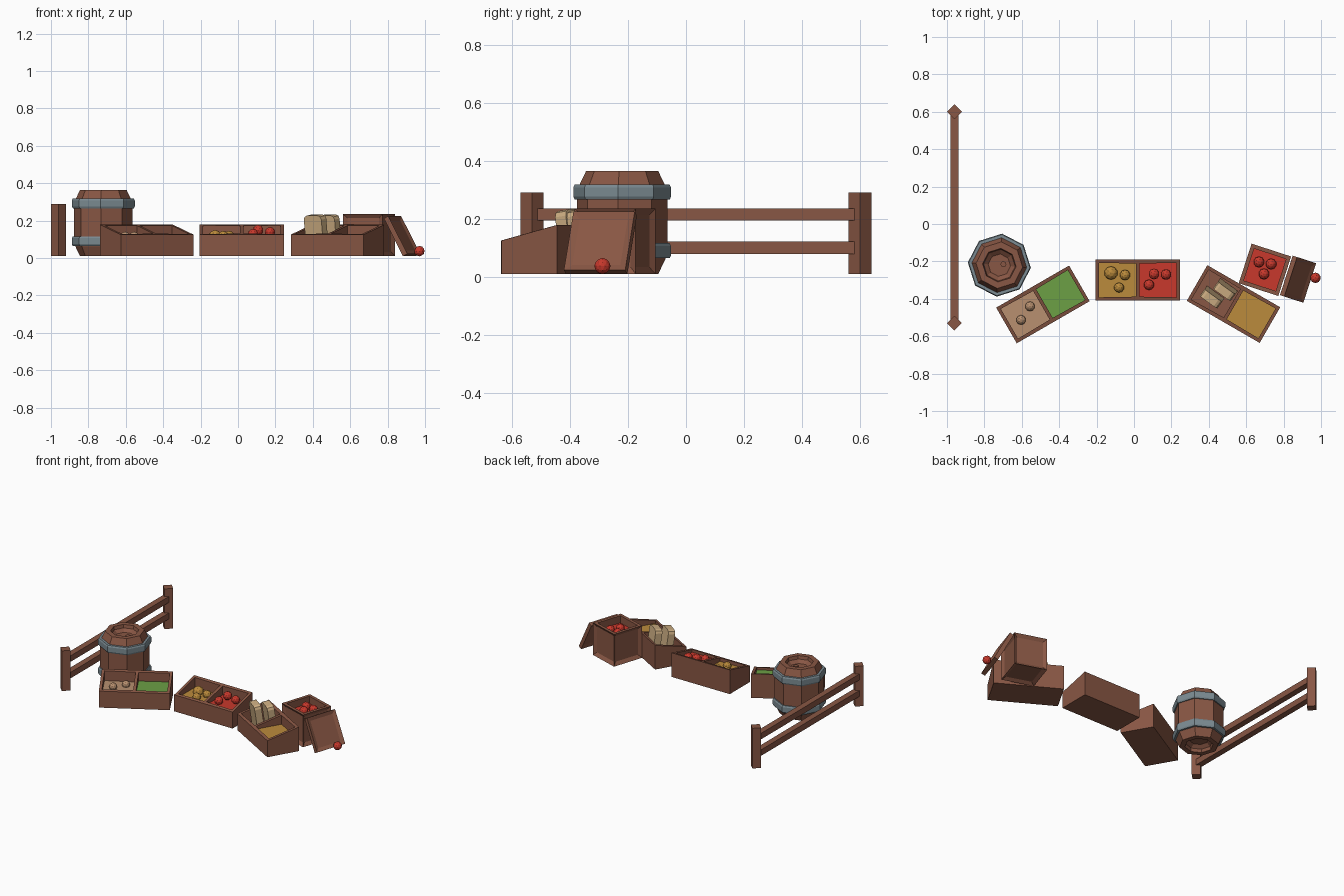
import bpy, bmesh
from math import sin, cos, pi, radians
from mathutils import Matrix, Vector

if "Cube" in bpy.data.objects:
    bpy.data.objects.remove(bpy.data.objects["Cube"])


def material(name, rgb):
    m = bpy.data.materials.new(name)
    m.diffuse_color = (*rgb, 1)
    m.use_nodes = True
    m.node_tree.nodes["Principled BSDF"].inputs["Base Color"].default_value = m.diffuse_color
    return m


WOOD = material("brown wood", (0.25, 0.095, 0.058))
STEEL = material("grey steel", (0.20, 0.26, 0.29))
RED = material("apple red", (0.58, 0.04, 0.025))
GOLD = material("golden yellow", (0.50, 0.26, 0.045))
GREEN = material("leaf green", (0.15, 0.35, 0.06))
BEIGE = material("pale beige", (0.48, 0.28, 0.16))
BREAD = material("bread tan", (0.62, 0.43, 0.23))


def finish(name, bm, mats, loc=(0, 0, 0), rot=(0, 0, 0)):
    bmesh.ops.recalc_face_normals(bm, faces=bm.faces)
    me = bpy.data.meshes.new(name)
    bm.to_mesh(me)
    bm.free()
    for m in mats:
        me.materials.append(m)
    ob = bpy.data.objects.new(name, me)
    ob.location = loc
    ob.rotation_euler = [radians(a) for a in rot]
    bpy.context.collection.objects.link(ob)
    return ob


def cube(size):
    bm = bmesh.new()
    bmesh.ops.create_cube(bm, size=1, matrix=Matrix.Diagonal((*size, 1)))
    return bm


def box(name, size, loc, mat, rot=(0, 0, 0)):
    return finish(name, cube(size), [mat], loc, rot)


def ball(name, loc, r, mat):
    bm = bmesh.new()
    bmesh.ops.create_icosphere(bm, subdivisions=2, radius=r)
    return finish(name, bm, [mat], loc)


def lathe(name, profile, sides, loc, mat, turn=0.0, closed=False):
    """Revolve (radius, z) points; open profiles are capped at both ends."""
    bm = bmesh.new()
    rings = [[bm.verts.new((r * cos(turn + 2 * pi * i / sides),
                            r * sin(turn + 2 * pi * i / sides), z))
              for i in range(sides)] for r, z in profile]
    pairs = list(zip(rings, rings[1:]))
    if closed:
        pairs.append((rings[-1], rings[0]))
    else:
        bm.faces.new(rings[0])
        bm.faces.new(rings[-1])
    for a, b in pairs:
        for i in range(sides):
            j = (i + 1) % sides
            bm.faces.new((a[i], a[j], b[j], b[i]))
    return finish(name, bm, [mat], loc)


# Fence: two diamond-set posts and two rails
for label, y in (("front", -0.53), ("back", 0.60)):
    box(f"fence_post_{label}", (0.056, 0.056, 0.28), (-0.96, y, 0.15), WOOD, (0, 0, 45))
for label, z in (("lower", 0.10), ("upper", 0.215)):
    box(f"fence_rail_{label}", (0.042, 1.105, 0.042), (-0.96, 0.035, z), WOOD)

# Barrel: octagonal body with recessed ends, two hoops and a bung
BX, BY, TURN = -0.72, -0.22, radians(-5)
half = [(0.06, 0.135), (0.085, 0.155), (0.09, 0.177), (0.125, 0.177),
        (0.15, 0.125), (0.157, 0.08)]
body = half + [(r, -z) for r, z in reversed(half)]
lathe("barrel_body", body, 8, (BX, BY, 0.187), WOOD, TURN)
for label, z in (("lower", 0.09), ("upper", 0.292)):
    lathe(f"barrel_hoop_{label}",
          [(0.145, -0.026), (0.164, -0.026), (0.169, -0.016),
           (0.169, 0.016), (0.164, 0.026), (0.145, 0.026)],
          8, (BX, BY, z), STEEL, TURN, closed=True)
lathe("barrel_bung", [(0.016, 0), (0.016, 0.012)], 8, (BX + 0.022, BY + 0.005, 0.32), WOOD)


def trough(name, loc, turn, fills):
    """Slope-topped display box with two pockets; fills = ((material, z), ...)."""
    w, d = 0.225, 0.11
    bm = bmesh.new()
    rows = [[bm.verts.new((x, y, z)) for x in (-w, 0, w)]
            for y, z in ((-d, 0.01), (-d, 0.125), (d, 0.178), (d, 0.01))]
    for k in range(4):
        a, b = rows[k], rows[(k + 1) % 4]
        for i in range(2):
            bm.faces.new((a[i], a[i + 1], b[i + 1], b[i]))
    for i in (0, 2):
        bm.faces.new([r[i] for r in rows])
    bmesh.ops.recalc_face_normals(bm, faces=bm.faces)
    top = [f for f in bm.faces if f.normal.z > 0.5]
    bmesh.ops.inset_region(bm, faces=top, thickness=0.013)
    bmesh.ops.inset_individual(bm, faces=top, thickness=0.013)
    for f in bmesh.ops.extrude_discrete_faces(bm, faces=top)["faces"]:
        side = int(f.calc_center_median().x > 0)
        f.material_index = side + 1
        for v in f.verts:
            v.co.z = fills[side][1]
    return finish(name, bm, [WOOD, fills[0][0], fills[1][0]], loc, (0, 0, turn))


# Three display troughs set in an arc
trough("trough_left", (-0.487, -0.43, 0), 30, ((BEIGE, 0.105), (GREEN, 0.112)))
trough("trough_middle", (0.02, -0.30, 0), 0, ((GOLD, 0.105), (RED, 0.11)))
trough("trough_right", (0.532, -0.428, 0), -30, ((WOOD, 0.06), (GOLD, 0.11)))

# Small crate: framed sides, open top with a red filling
CRATE = Vector((0.70, -0.245, 0.123))
SPIN = -18
bm = cube((0.222, 0.222, 0.225))
outer = list(bm.faces)
top = max(outer, key=lambda f: f.normal.z)
bmesh.ops.inset_individual(bm, faces=[f for f in outer if f is not top],
                           thickness=0.032, depth=-0.015)
bmesh.ops.inset_individual(bm, faces=[top], thickness=0.03)
for f in bmesh.ops.extrude_discrete_faces(bm, faces=[top])["faces"]:
    f.material_index = 1
    bmesh.ops.translate(bm, verts=f.verts, vec=(0, 0, -0.05))
finish("small_crate", bm, [WOOD, RED], CRATE, (0, 0, SPIN))

# Lid leaning on the crate, framed on both broad faces
bm = cube((0.028, 0.222, 0.228))
broad = [f for f in bm.faces if abs(f.normal.x) > 0.5]
bmesh.ops.inset_individual(bm, faces=broad, thickness=0.034, depth=-0.009)
finish("crate_lid", bm, [WOOD], (0.877, -0.295, 0.117), (0, -28, SPIN))

# Loose produce
produce = {
    "apple": (RED, [(0.107, -0.267, 0.148, 0.029), (0.171, -0.270, 0.138, 0.028),
                    (0.080, -0.325, 0.128, 0.028), (0.668, -0.203, 0.20, 0.029),
                    (0.733, -0.214, 0.20, 0.029), (0.695, -0.267, 0.20, 0.029),
                    (0.970, -0.288, 0.037, 0.028)]),
    "golden_fruit": (GOLD, [(-0.123, -0.262, 0.114, 0.036), (-0.048, -0.273, 0.118, 0.028),
                            (-0.080, -0.340, 0.118, 0.027)]),
    "beige_root": (BEIGE, [(-0.556, -0.440, 0.115, 0.026), (-0.604, -0.513, 0.115, 0.026)]),
}
for name, (mat, spots) in produce.items():
    for i, (x, y, z, r) in enumerate(spots, 1):
        ball(f"{name}_{i}", (x, y, z), r, mat)

# Bread loaves standing in the right trough
for i, (x, y, tilt) in enumerate(((0.417, -0.392, 8), (0.488, -0.352, 8)), 1):
    bm = cube((0.115, 0.046, 0.165))
    bmesh.ops.bevel(bm, geom=[e for e in bm.edges if all(v.co.z > 0 for v in e.verts)
                              and abs(e.verts[0].co.y - e.verts[1].co.y) > 0.01],
                    offset=0.022, segments=2, profile=0.5, affect='EDGES')
    finish(f"bread_loaf_{i}", bm, [BREAD], (x, y, 0.148), (tilt, 0, -36))
